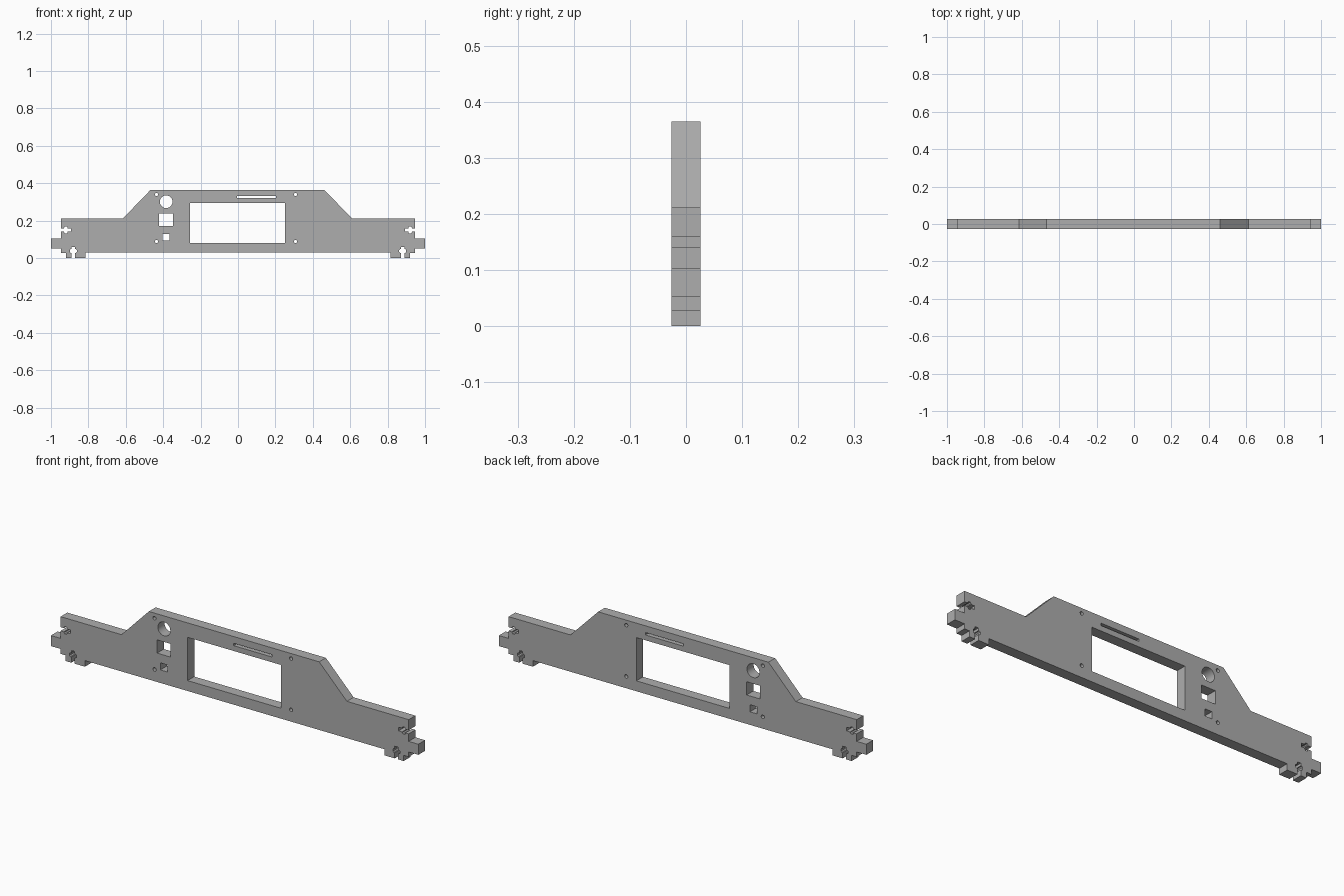
import bpy
import bmesh
import math

cube = bpy.data.objects.get("Cube")
if cube:
    bpy.data.objects.remove(cube, do_unlink=True)

THICKNESS = 0.052

grey = bpy.data.materials.new("plain grey")
grey.use_nodes = True
colour = (0.42, 0.42, 0.42, 1)
grey.diffuse_color = colour
grey.node_tree.nodes["Principled BSDF"].inputs["Base Color"].default_value = colour


def rectangle(left, right, bottom, top):
    return [(left, bottom), (right, bottom), (right, top), (left, top)]


def circle(x, z, radius, sides):
    steps = [2 * math.pi * i / sides for i in range(sides)]
    return [(x + radius * math.cos(a), z + radius * math.sin(a)) for a in steps]


def nut_slot(half, nut_half, nut_start, nut_end, depth):
    """Cross-shaped bolt slot as (depth, offset) pairs, one lip to the other."""
    bevel = 0.005
    side = [(0, half), (nut_start, half), (nut_start, nut_half - bevel),
            (nut_start + bevel, nut_half), (nut_end - bevel, nut_half),
            (nut_end, nut_half - bevel), (nut_end, half), (depth, half)]
    return side + [(d, -o) for d, o in reversed(side)]


slot_side = nut_slot(0.009, 0.018, 0.018, 0.036, 0.055)
slot_foot = nut_slot(0.009, 0.019, 0.028, 0.048, 0.06)


# Half outline from the top shoulder round to the underside
def half_outline(shoulder_top, shoulder_base):
    points = [(shoulder_top, 0.365), (shoulder_base, 0.211), (0.947, 0.211)]
    points += [(0.947 - d, 0.15 + o) for d, o in slot_side]
    points += [(0.947, 0.104), (1, 0.104), (1, 0.052), (0.947, 0.052),
               (0.947, 0.028), (0.92, 0.028), (0.92, 0)]
    points += [(0.88 + o, d) for d, o in slot_foot]
    points += [(0.815, 0), (0.815, 0.03)]
    return points


right_half = half_outline(0.467, 0.616)
outline = half_outline(0.46, 0.611) + [(-x, z) for x, z in reversed(right_half)]

# Display window, card slot, connector openings and dial hole
openings = [
    rectangle(-0.256, 0.252, 0.081, 0.294),
    rectangle(-0.005, 0.203, 0.32, 0.332),
    rectangle(-0.422, -0.348, 0.172, 0.237),
    rectangle(-0.404, -0.366, 0.094, 0.129),
    circle(-0.384, 0.301, 0.034, 32),
]

# Screw holes
for x in (-0.436, 0.307):
    for z in (0.088, 0.34):
        openings.append(circle(x, z, 0.009, 12))

# Filled profile, extruded to the panel thickness
profile = bpy.data.curves.new("panel_profile", "CURVE")
profile.dimensions = "2D"
profile.fill_mode = "BOTH"
profile.extrude = THICKNESS / 2
for loop in [outline] + openings:
    spline = profile.splines.new("POLY")
    spline.points.add(len(loop) - 1)
    for point, (x, z) in zip(spline.points, loop):
        point.co = (x, z, 0, 1)
    spline.use_cyclic_u = True

helper = bpy.data.objects.new("panel_profile", profile)
bpy.context.collection.objects.link(helper)
evaluated = helper.evaluated_get(bpy.context.evaluated_depsgraph_get())
mesh = bpy.data.meshes.new_from_object(evaluated)
bpy.data.objects.remove(helper, do_unlink=True)

# Weld the caps to the walls and stand the panel upright
bm = bmesh.new()
bm.from_mesh(mesh)
bmesh.ops.remove_doubles(bm, verts=bm.verts, dist=0.0001)
for v in bm.verts:
    v.co = (v.co.x, -v.co.z, v.co.y)
bmesh.ops.recalc_face_normals(bm, faces=bm.faces)
bm.to_mesh(mesh)
bm.free()

mesh.name = "front_panel"
mesh.materials.clear()
mesh.materials.append(grey)
panel = bpy.data.objects.new("front_panel", mesh)
bpy.context.collection.objects.link(panel)

# Smooth the round holes, keep the corners sharp
bpy.context.view_layer.objects.active = panel
panel.select_set(True)
bpy.ops.object.shade_smooth_by_angle(angle=math.radians(31))
